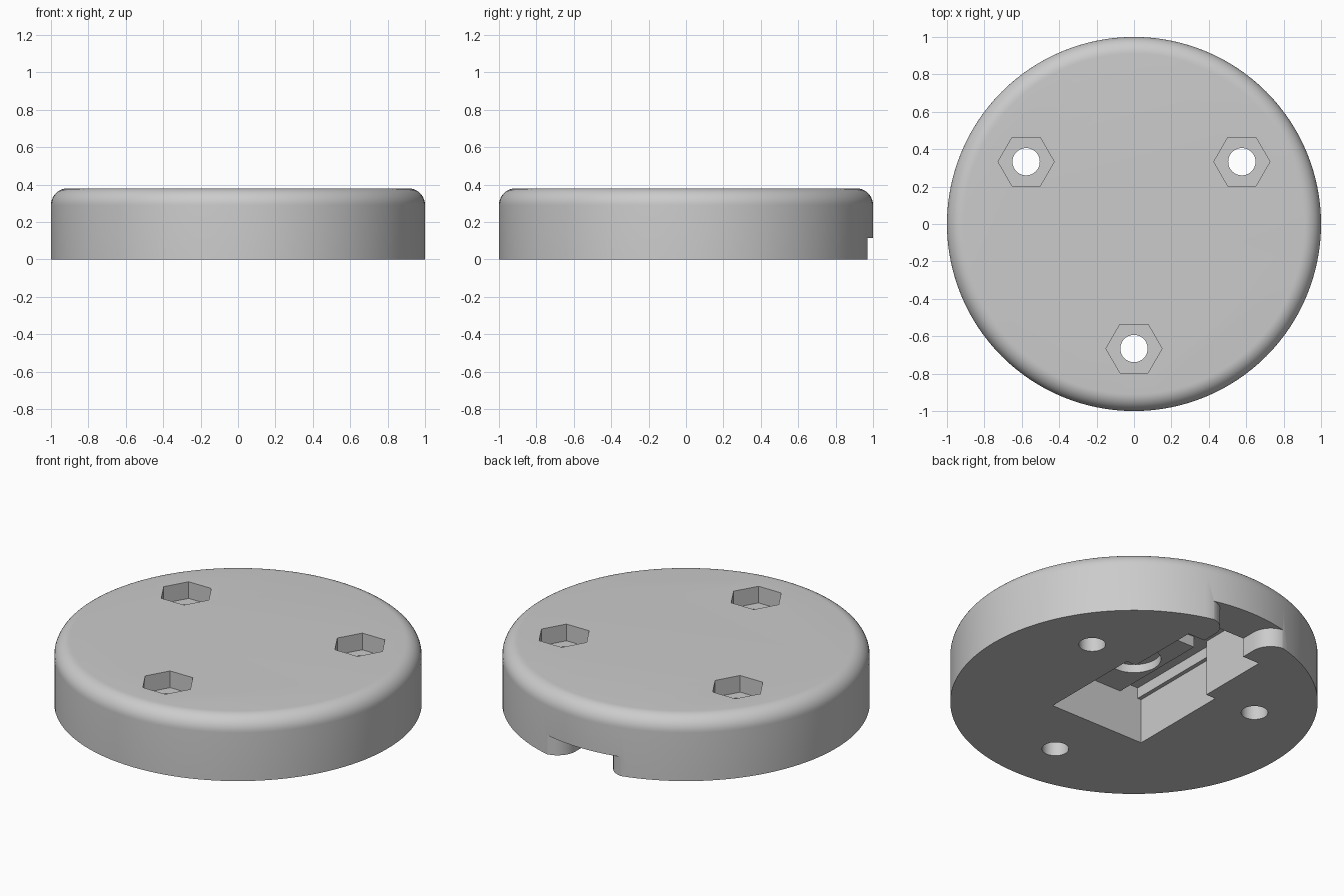
import bpy, bmesh, math

if "Cube" in bpy.data.objects:
    bpy.data.objects.remove(bpy.data.objects["Cube"])

grey = bpy.data.materials.new("light_grey")
grey.diffuse_color = (0.6, 0.6, 0.6, 1)
grey.use_nodes = True
grey.node_tree.nodes["Principled BSDF"].inputs["Base Color"].default_value = grey.diffuse_color


def prism(name, pts, z0, z1):
    """Extrude a counter-clockwise outline from z0 to z1."""
    bm = bmesh.new()
    low = [bm.verts.new((x, y, z0)) for x, y in pts]
    top = [bm.verts.new((x, y, z1)) for x, y in pts]
    bm.faces.new(low[::-1])
    bm.faces.new(top)
    n = len(pts)
    for i in range(n):
        j = (i + 1) % n
        bm.faces.new((low[i], low[j], top[j], top[i]))
    bmesh.ops.recalc_face_normals(bm, faces=bm.faces)
    me = bpy.data.meshes.new(name)
    bm.to_mesh(me)
    bm.free()
    ob = bpy.data.objects.new(name, me)
    bpy.context.collection.objects.link(ob)
    return ob


def ring(x, y, r, n):
    return [(x + r * math.cos(2 * math.pi * i / n),
             y + r * math.sin(2 * math.pi * i / n)) for i in range(n)]


def rect(x0, x1, y0, y1):
    return [(x0, y0), (x1, y0), (x1, y1), (x0, y1)]


# Round body with a rolled top edge
H, R, SIDES = 0.38, 0.09, 128
profile = [(1.0, 0.0)] + [
    (1 - R + R * math.cos(a), H - R + R * math.sin(a))
    for a in (math.pi / 2 * i / 10 for i in range(11))]
bm = bmesh.new()
rings = [[bm.verts.new((x, y, z)) for x, y in ring(0, 0, r, SIDES)] for r, z in profile]
for a, b in zip(rings, rings[1:]):
    for i in range(SIDES):
        j = (i + 1) % SIDES
        bm.faces.new((a[i], a[j], b[j], b[i]))
bm.faces.new(rings[0][::-1])
bm.faces.new(rings[-1])
me = bpy.data.meshes.new("round_base")
bm.to_mesh(me)
bm.free()
body = bpy.data.objects.new("round_base", me)
bpy.context.collection.objects.link(body)
me.materials.append(grey)

cutters = []

# Three screw holes with hexagonal nut pockets
for k in range(3):
    a = math.radians(-90 + 120 * k)
    x, y = 0.666 * math.cos(a), 0.666 * math.sin(a)
    cutters.append(prism("nut_pocket", ring(x, y, 0.15, 6), 0.28, 0.6))
    cutters.append(prism("screw_hole", ring(x, y, 0.073, 40), -0.2, 0.5))

# Square socket underneath, with side grooves and a round recess in its ceiling
S = 0.314
cutters.append(prism("socket", rect(-S, S, -S, S), -0.2, 0.27))
cutters.append(prism("left_groove", rect(-0.29, -0.166, -S, S), 0.1, 0.335))
cutters.append(prism("right_groove", rect(0.166, 0.29, -S, S), 0.1, 0.335))
cutters.append(prism("round_recess", ring(0, 0, 0.147, 48), 0.1, 0.32))

# Cable channel behind the socket
cutters.append(prism("channel", rect(-0.25, 0.25, 0.31, 0.76), -0.2, 0.335))

# Low cable exit with a flared mouth
flare = [(0.258 - 0.12 * math.cos(a), 0.85 + 0.12 * math.sin(a))
         for a in (math.pi / 2 * i / 10 for i in range(11))]
half = [(0.138, 0.7)] + flare + [(0.258, 1.2)]
mouth = half + [(-x, y) for x, y in reversed(half)]
cutters.append(prism("cable_exit", mouth, -0.2, 0.115))

bpy.context.view_layer.objects.active = body
for c in cutters:
    c.hide_render = True
    m = body.modifiers.new("cut", 'BOOLEAN')
    m.operation = 'DIFFERENCE'
    m.solver = 'EXACT'
    m.object = c
    bpy.ops.object.modifier_apply(modifier=m.name)
for c in cutters:
    bpy.data.objects.remove(c)

# Smooth the curves, keep the edges sharp
bpy.ops.object.select_all(action='DESELECT')
body.select_set(True)
bpy.ops.object.shade_smooth_by_angle(angle=math.radians(30))
